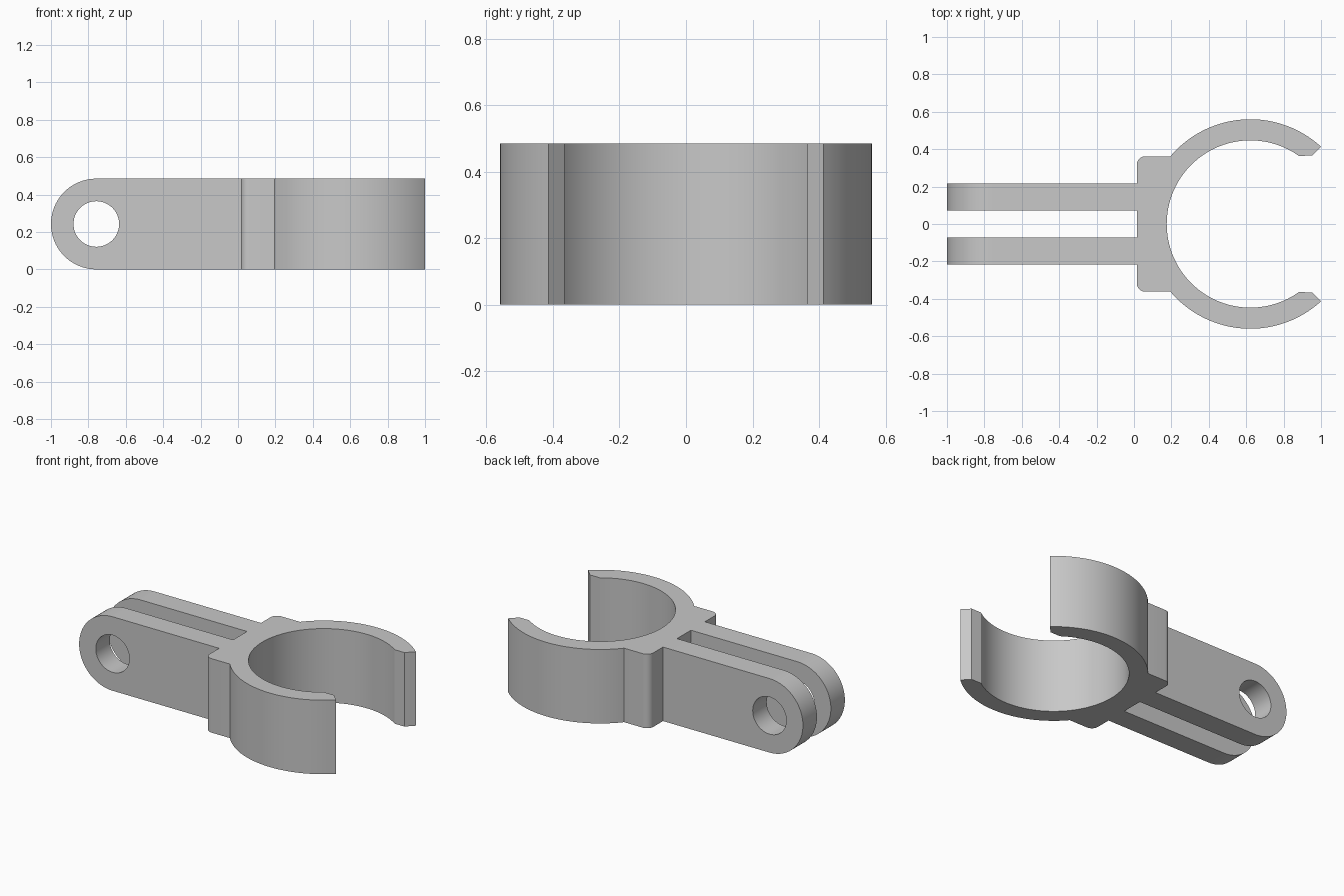
import bpy, bmesh
from math import sin, cos, radians
from mathutils import Vector

cube = bpy.data.objects.get("Cube")
if cube:
    bpy.data.objects.remove(cube)

# Single plain grey plastic
grey = bpy.data.materials.new("grey_plastic")
grey.use_nodes = True
colour = (0.58, 0.58, 0.58, 1)
grey.diffuse_color = colour
grey.node_tree.nodes["Principled BSDF"].inputs["Base Color"].default_value = colour

HEIGHT = 0.485
RING_X, R_OUT, R_IN = 0.622, 0.56, 0.447   # ring centre and radii
BLOCK_X, BLOCK_Y, FILLET = 0.015, 0.362, 0.045


def arc(cx, cy, r, start, end, n):
    angles = [radians(start + (end - start) * i / n) for i in range(n + 1)]
    return [(cx + r * cos(a), cy + r * sin(a)) for a in angles]


def extrude_profile(name, loops, place, offset):
    """Fill closed 2D loops (inner loops become holes) and extrude them."""
    bm = bmesh.new()
    edges = []
    for loop in loops:
        verts = [bm.verts.new(place(*p)) for p in loop]
        edges += [bm.edges.new((v, verts[i - 1])) for i, v in enumerate(verts)]
    bmesh.ops.triangle_fill(bm, use_beauty=True, use_dissolve=False, edges=edges)
    result = bmesh.ops.extrude_face_region(bm, geom=bm.faces[:], use_keep_orig=True)
    moved = [g for g in result["geom"] if isinstance(g, bmesh.types.BMVert)]
    bmesh.ops.translate(bm, verts=moved, vec=Vector(offset))
    bmesh.ops.recalc_face_normals(bm, faces=bm.faces[:])
    mesh = bpy.data.meshes.new(name)
    bm.to_mesh(mesh)
    bm.free()
    mesh.materials.append(grey)
    obj = bpy.data.objects.new(name, mesh)
    bpy.context.collection.objects.link(obj)
    bpy.ops.object.select_all(action='DESELECT')
    obj.select_set(True)
    bpy.context.view_layer.objects.active = obj
    bpy.ops.object.shade_smooth_by_angle(angle=radians(25))
    return obj


# Open clip ring with its mounting block: half outline, then mirrored
half = arc(BLOCK_X + FILLET, BLOCK_Y - FILLET, FILLET, 180, 90, 8)
half += arc(RING_X, 0, R_OUT, 139.7, 47.6, 40)
half += [(0.952, 0.365)]
half += arc(RING_X, 0, R_IN, 54.7, 180, 56)
outline = half + [(x, -y) for x, y in reversed(half[:-1])]
extrude_profile("clip_ring", [outline], lambda x, y: (x, y, 0), (0, 0, HEIGHT))

# Two parallel arms with rounded ends and a bolt hole
mid = HEIGHT / 2
arm = [(BLOCK_X, 0)] + arc(-1 + mid, mid, mid, 270, 90, 40) + [(BLOCK_X, HEIGHT)]
hole = arc(-1 + mid, mid, 0.122, 0, 360, 48)[:-1]
for name, y in (("left_arm", 0.072), ("right_arm", -0.217)):
    extrude_profile(name, [arm, hole], lambda x, z, y=y: (x, y, z), (0, 0.145, 0))
